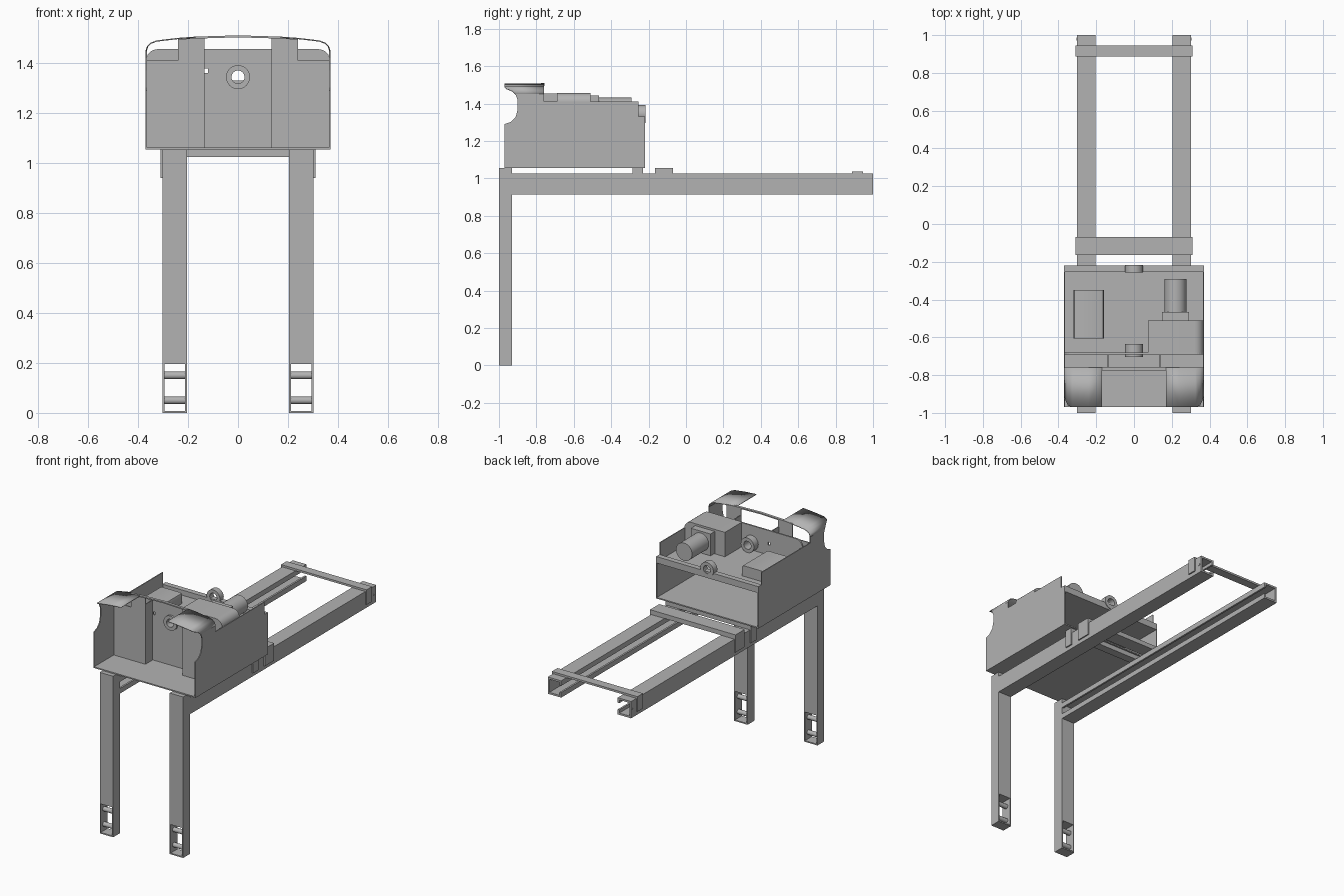
import bpy, bmesh, math
from mathutils import Matrix

if "Cube" in bpy.data.objects:
    bpy.data.objects.remove(bpy.data.objects["Cube"])

grey = bpy.data.materials.new("plain_grey")
grey.diffuse_color = (0.45, 0.45, 0.45, 1)
grey.use_nodes = True
grey.node_tree.nodes["Principled BSDF"].inputs["Base Color"].default_value = grey.diffuse_color


def finish(name, bm, smooth=False):
    bmesh.ops.recalc_face_normals(bm, faces=bm.faces[:])
    me = bpy.data.meshes.new(name)
    bm.to_mesh(me)
    bm.free()
    me.materials.append(grey)
    ob = bpy.data.objects.new(name, me)
    bpy.context.collection.objects.link(ob)
    if smooth:
        bpy.ops.object.select_all(action='DESELECT')
        ob.select_set(True)
        bpy.context.view_layer.objects.active = ob
        bpy.ops.object.shade_smooth_by_angle(angle=math.radians(35))
    return ob


def add_box(bm, x, y, z):
    v = bmesh.ops.create_cube(bm, size=1)["verts"]
    for p in v:
        p.co = [(r[0] + r[1]) / 2 + c * (r[1] - r[0]) for r, c in zip((x, y, z), p.co)]


def boxes(name, *specs):
    bm = bmesh.new()
    for s in specs:
        add_box(bm, *s)
    return finish(name, bm)


def prism(name, pts, axis, lo, hi, smooth=False):
    """Extrude a 2D profile along axis 0 (yz profile), 1 (xz) or 2 (xy)."""
    def place(p, d):
        c = list(p)
        c.insert(axis, d)
        return c
    bm = bmesh.new()
    a = [bm.verts.new(place(p, lo)) for p in pts]
    b = [bm.verts.new(place(p, hi)) for p in pts]
    bm.faces.new(a)
    bm.faces.new(b[::-1])
    for i in range(len(pts)):
        j = (i + 1) % len(pts)
        bm.faces.new((a[i], b[i], b[j], a[j]))
    return finish(name, bm, smooth)


def cylinder(name, centre, r, length, axis):
    bm = bmesh.new()
    turn = Matrix.Rotation(math.pi / 2, 4, 'Y' if axis == 0 else 'X')
    bmesh.ops.create_cone(bm, cap_ends=True, segments=32, radius1=r, radius2=r,
                          depth=length, matrix=Matrix.Translation(centre) @ turn)
    return finish(name, bm, True)


def ring(name, y0, y1, z, r_in, r_out, n=32):
    bm = bmesh.new()
    loops = []
    for r, y in ((r_out, y0), (r_out, y1), (r_in, y1), (r_in, y0)):
        loops.append([bm.verts.new((r * math.cos(2 * math.pi * i / n), y,
                                    z + r * math.sin(2 * math.pi * i / n))) for i in range(n)])
    for k in range(4):
        p, q = loops[k], loops[(k + 1) % 4]
        for i in range(n):
            j = (i + 1) % n
            bm.faces.new((p[i], p[j], q[j], q[i]))
    finish(name, bm, True)


def span(s, a, b):
    return (min(s * a, s * b), max(s * a, s * b))


def cut(ob, cutter):
    m = ob.modifiers.new("cut", 'BOOLEAN')
    m.operation = 'DIFFERENCE'
    m.solver = 'EXACT'
    m.object = cutter
    cutter.hide_render = True
    cutter.hide_viewport = True
    cutter.display_type = 'WIRE'


# curved grip notch in the front edge of the side shields (y, z)
notch = [(-0.97, 1.29), (-0.935, 1.302), (-0.91, 1.33), (-0.90, 1.37),
         (-0.90, 1.42), (-0.912, 1.45), (-0.935, 1.473), (-0.97, 1.485)]
# half of the hood outline (x, z)
arch = [(0.37, 1.45), (0.364, 1.468), (0.35, 1.482), (0.325, 1.491),
        (0.24, 1.501), (0.17, 1.506)]


def front_y(z):
    for (ya, za), (yb, zb) in zip(notch, notch[1:]):
        if za <= z <= zb:
            return ya + (yb - ya) * (z - za) / (zb - za)
    return -0.97


for s, side in ((-1, "left"), (1, "right")):
    # leg with open foot and two rollers
    boxes(side + "_leg", (span(s, 0.205, 0.302), (-1, -0.93), (0.195, 1.055)))
    boxes(side + "_foot_frame",
          (span(s, 0.205, 0.212), (-1, -0.93), (0, 0.195)),
          (span(s, 0.295, 0.302), (-1, -0.93), (0, 0.195)),
          (span(s, 0.212, 0.295), (-1, -0.93), (0, 0.008)))
    for z in (0.05, 0.15):
        cylinder(side + "_foot_roller", (s * 0.2535, -0.965, z), 0.015, 0.084, 0)

    # lipped channel rail, open towards the middle
    t = 0.012
    rail = [(0.205, 0.915), (0.302, 0.915), (0.302, 1.025), (0.205, 1.025),
            (0.205, 0.992), (0.205 + t, 0.992), (0.205 + t, 1.025 - t), (0.302 - t, 1.025 - t),
            (0.302 - t, 0.915 + t), (0.205 + t, 0.915 + t), (0.205 + t, 0.948), (0.205, 0.948)]
    prism(side + "_rail", [(s * x, z) for x, z in rail], 1, -0.93, 1)
    cylinder(side + "_rail_pin", (s * 0.301, 0.98, 0.97), 0.008, 0.006, 0)

    # side wall with grip notch and raised front shield
    wall = [(-0.97, 1.055)] + notch[:6] + [(-0.76, 1.45), (-0.76, 1.41), (-0.255, 1.41),
                                           (-0.255, 1.33), (-0.22, 1.33), (-0.22, 1.055)]
    prism(side + "_side_wall", wall, 0, s * 0.364, s * 0.37)

    # rolled hood flap over the front shield
    bm = bmesh.new()
    rows = [[bm.verts.new((s * x, front_y(z), z)), bm.verts.new((s * x, -0.76, z))]
            for x, z in arch]
    for a, b in zip(rows, rows[1:]):
        bm.faces.new((a[0], a[1], b[1], b[0]))
    flap = finish(side + "_hood_flap", bm, True)
    flap.modifiers.new("sheet", 'SOLIDIFY').thickness = 0.005

    # stepped front panel and its return to the bulkhead
    prism(side + "_front_panel", [(s * x, z) for x, z in (
        (0.135, 1.06), (0.366, 1.06), (0.366, 1.41), (0.24, 1.41), (0.24, 1.5), (0.135, 1.505))],
        1, -0.766, -0.76)
    boxes(side + "_panel_return", (span(s, 0.135, 0.141), (-0.76, -0.69), (1.06, 1.455)))

# thin strip joining the hood flaps
top = [(-x, z) for x, z in arch[4:]] + [(0, 1.511)] + arch[:3:-1]
prism("hood_strip", top + [(x, z - 0.008) for x, z in top[::-1]], 1, -0.775, -0.757)

# cross straps clamped over the rails
for name, y, z in (("front_strap", (-0.285, -0.23), 1.055),
                   ("middle_strap", (-0.165, -0.07), 1.055),
                   ("rear_strap", (0.888, 0.945), 1.038)):
    boxes(name, ((-0.31, 0.31), y, (1.025, z)),
          ((-0.31, -0.302), y, (0.94, 1.026)), ((0.302, 0.31), y, (0.94, 1.026)))

# housing floor, deck and rear rail
boxes("housing_floor", ((-0.37, 0.37), (-0.97, -0.22), (1.055, 1.063)))
boxes("deck", ((-0.365, 0.365), (-0.69, -0.22), (1.288, 1.296)))
boxes("deck_rear_rail", ((-0.365, 0.365), (-0.255, -0.22), (1.29, 1.33)))

# bulkhead with rounded top corners, shaft hole and small square hole
corner = [(0.32 + 0.048 * math.cos(a), 1.41 + 0.046 * math.sin(a))
          for a in [i * math.pi / 12 for i in range(7)]]
bulkhead = prism("bulkhead", [(-0.368, 1.06), (0.368, 1.06)] + corner +
                 [(-x, z) for x, z in corner[::-1]], 1, -0.69, -0.68)
cut(bulkhead, cylinder("shaft_hole_cutter", (0, -0.685, 1.344), 0.026, 0.1, 1))
cut(bulkhead, boxes("square_hole_cutter", ((-0.134, -0.12), (-0.74, -0.64), (1.361, 1.379))))

# bearing rings
ring("bulkhead_bearing", -0.703, -0.635, 1.344, 0.026, 0.048)
ring("rear_bearing", -0.256, -0.216, 1.344, 0.026, 0.048)

# gearbox, motor and its flange
prism("gearbox", [(0.075, 1.296), (0.368, 1.296)] + corner + [(0.075, 1.456)],
      1, -0.68, -0.51, True)
boxes("motor_flange", ((0.148, 0.29), (-0.51, -0.465), (1.3, 1.443)))
cylinder("motor", (0.219, -0.38, 1.373), 0.058, 0.175, 1)

# control block with rounded long edges
block = [(-0.32, 1.296), (-0.16, 1.296), (-0.16, 1.35), (-0.164, 1.361), (-0.175, 1.365),
         (-0.305, 1.365), (-0.316, 1.361), (-0.32, 1.35)]
prism("control_block", block, 1, -0.605, -0.35, True)
